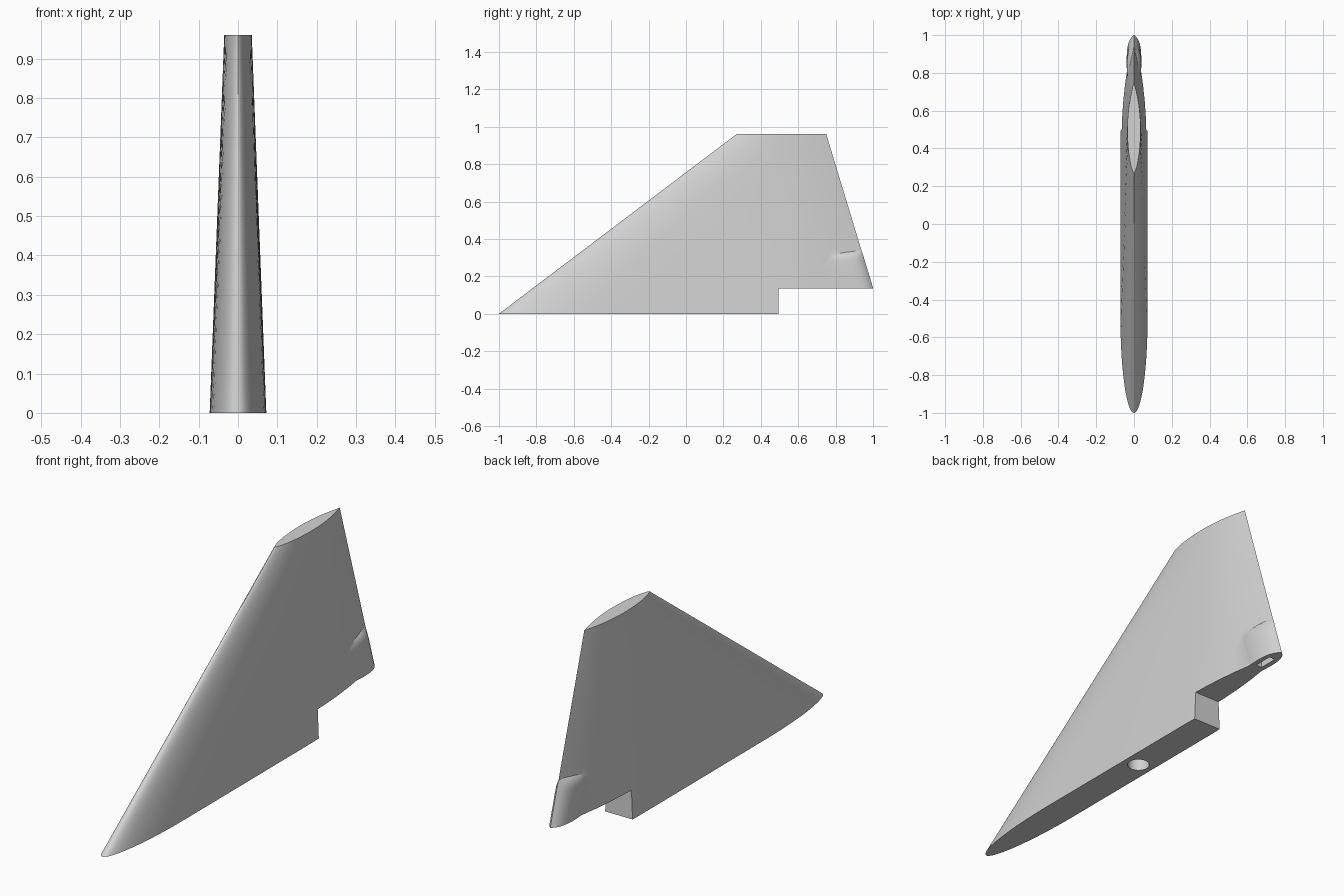
import bpy, bmesh, math
from mathutils import Matrix

if "Cube" in bpy.data.objects:
    bpy.data.objects.remove(bpy.data.objects["Cube"])

grey = bpy.data.materials.new("light grey")
grey.diffuse_color = (0.65, 0.65, 0.65, 1)
grey.use_nodes = True
grey.node_tree.nodes["Principled BSDF"].inputs["Base Color"].default_value = grey.diffuse_color
TOP, STEP = 0.96, 0.135


def finish(name, bm):
    bmesh.ops.recalc_face_normals(bm, faces=bm.faces)
    mesh = bpy.data.meshes.new(name)
    bm.to_mesh(mesh)
    bm.free()
    mesh.materials.append(grey)
    obj = bpy.data.objects.new(name, mesh)
    bpy.context.collection.objects.link(obj)
    return obj


def loft(name, rings):
    """Skin a stack of closed rings and cap both ends."""
    bm = bmesh.new()
    rows = [[bm.verts.new(p) for p in ring] for ring in rings]
    n = len(rows[0])
    for a, b in zip(rows, rows[1:]):
        for i in range(n):
            j = (i + 1) % n
            bm.faces.new((a[i], a[j], b[j], b[i]))
    bm.faces.new(rows[0])
    bm.faces.new(rows[-1])
    return finish(name, bm)


def mirrored_ring(half, z):
    """Closed ring from (y, half width) pairs whose end widths are zero."""
    right = [(w, y, z) for y, w in half]
    return right + [(-x, y, z) for x, y, z in right[-2:0:-1]]


def trailing(z):
    return 1.041 - 0.303 * z


# Fin: flat-sided root section blending into a lens-shaped tip
def root_width(t):
    if t < 0.25:
        return 0.072 * math.sqrt(1 - (1 - t / 0.25) ** 2)
    return 0.072 * (1 - max(0, (t - 0.7) / 0.3) ** 2)


def tip_width(t):
    s = (t - 0.48) / 0.48 if t < 0.48 else (t - 0.48) / 0.52
    return 0.035 * max(0, 1 - s * s) ** (0.7 if s < 0 else 1)


N = 32
stations = [1 - math.cos(math.pi / 2 * i / N) for i in range(N)] + [1]
rings = []
for k in range(9):
    f = k / 8
    z = TOP * f
    front, back = -1 + 1.27 * f, trailing(z)
    half = []
    for t in stations:
        w = root_width(t) * (1 - f) + tip_width(t) * f
        half.append((front + (back - front) * t, 0 if t in (0, 1) else w))
    rings.append(mirrored_ring(half, z))
fin = loft("fin", rings)

# Tail fairing: rounded bulge on the lower trailing edge
outline = [(0.24, 0), (0.21, 0.025), (0.17, 0.036), (0.12, 0.039), (0.08, 0.037),
           (0.05, 0.032), (0.03, 0.025), (0.012, 0.014), (-0.001, 0)]
levels = [(0.10, 1), (0.20, 1), (0.28, 1), (0.30, 0.94), (0.315, 0.8), (0.325, 0.6), (0.335, 0.3)]
fairing = loft("tail_fairing", [
    mirrored_ring([(trailing(z) - d, w * s) for d, w in outline], z) for z, s in levels])


# Cutters: rear step, round socket and slot in the underside
def box(name, size, centre):
    bm = bmesh.new()
    bmesh.ops.create_cube(bm, size=1, matrix=Matrix.Translation(centre) @ Matrix.Diagonal((*size, 1)))
    return finish(name, bm)


step = box("step_cutter", (1, 1, 1), (0, 0.995, STEP - 0.5))
slot = box("slot_cutter", (0.03, 0.09, 0.2), (0, 0.89, STEP))
bm = bmesh.new()
bmesh.ops.create_cone(bm, cap_ends=True, segments=32, radius1=0.047, radius2=0.047,
                      depth=0.5, matrix=Matrix.Translation((0, 0.03, 0)))
socket = finish("socket_cutter", bm)

bpy.context.view_layer.objects.active = fin
fin.select_set(True)
for other, op in ((fairing, 'UNION'), (step, 'DIFFERENCE'), (socket, 'DIFFERENCE'), (slot, 'DIFFERENCE')):
    mod = fin.modifiers.new(other.name, 'BOOLEAN')
    mod.operation, mod.object, mod.solver = op, other, 'EXACT'
    bpy.ops.object.modifier_apply(modifier=mod.name)
    bpy.data.objects.remove(other)

bpy.ops.object.shade_smooth_by_angle(angle=math.radians(30))
